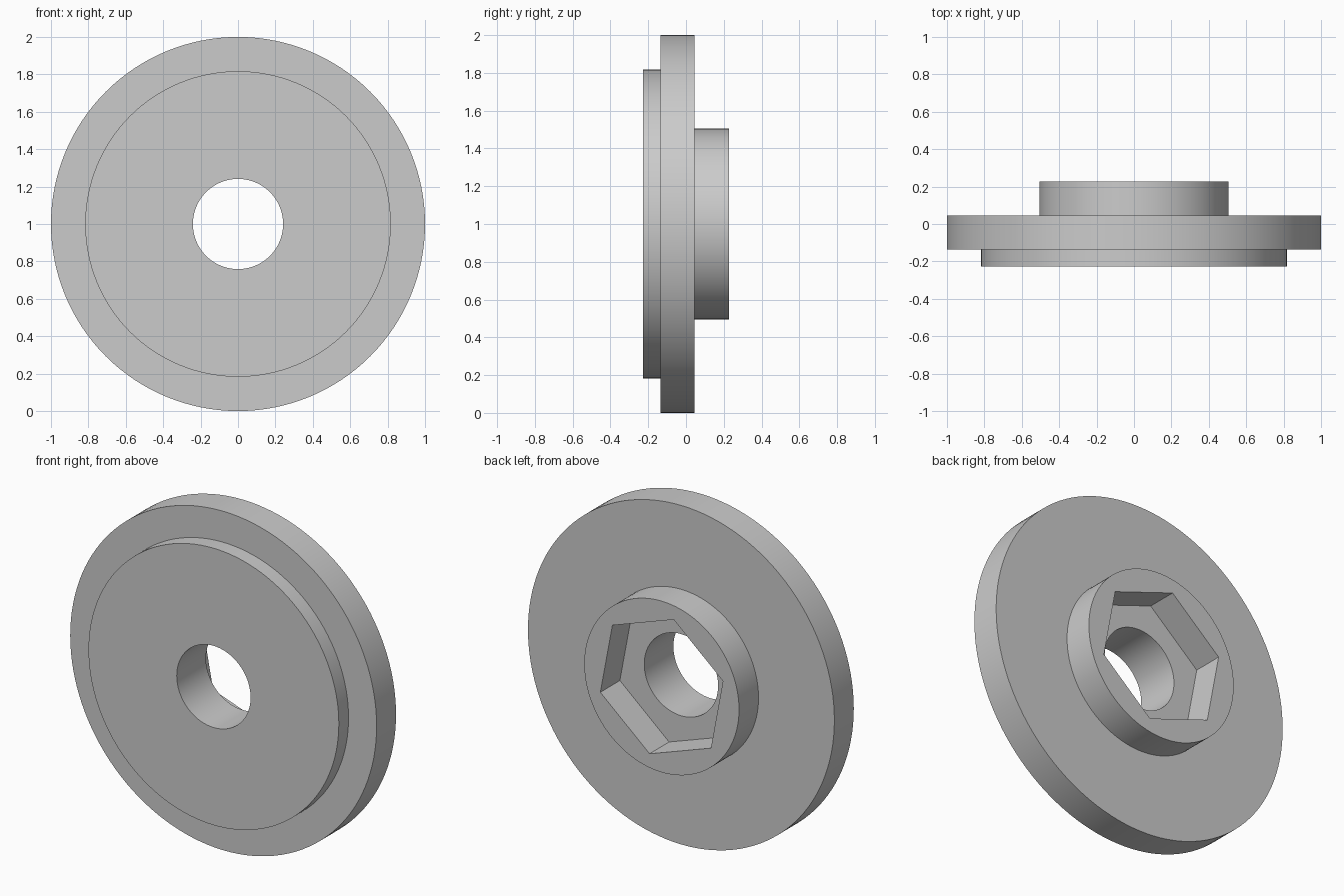
import bpy, bmesh, math
from mathutils import Vector

if "Cube" in bpy.data.objects:
    bpy.data.objects.remove(bpy.data.objects["Cube"], do_unlink=True)

CENTRE = (0, 0, 1)
FRONT, FLANGE_FRONT, FLANGE_BACK, BACK = -0.227, -0.136, 0.045, 0.227
BORE, STEP, RIM, HUB = 0.241, 0.817, 1.0, 0.505
HEX_RADIUS, HEX_ANGLE = 0.424, math.radians(40.7)

grey = bpy.data.materials.new("plain grey")
grey.use_nodes = True
colour = (0.6, 0.6, 0.6, 1)
grey.diffuse_color = colour
grey.node_tree.nodes["Principled BSDF"].inputs["Base Color"].default_value = colour


def make_object(name, bm):
    bmesh.ops.recalc_face_normals(bm, faces=bm.faces)
    mesh = bpy.data.meshes.new(name)
    bm.to_mesh(mesh)
    bm.free()
    mesh.materials.append(grey)
    obj = bpy.data.objects.new(name, mesh)
    obj.location = CENTRE
    bpy.context.collection.objects.link(obj)
    return obj


# Flanged disc: closed stepped profile (radius, depth) turned about the y axis
profile = [(BORE, FRONT), (STEP, FRONT), (STEP, FLANGE_FRONT), (RIM, FLANGE_FRONT),
           (RIM, FLANGE_BACK), (HUB, FLANGE_BACK), (HUB, BACK), (BORE, BACK)]
bm = bmesh.new()
verts = [bm.verts.new((0, y, r)) for r, y in profile]
edges = [bm.edges.new((verts[i - 1], verts[i])) for i in range(len(verts))]
bmesh.ops.spin(bm, geom=verts + edges, cent=(0, 0, 0), axis=(0, 1, 0),
               angle=math.tau, steps=128)
bmesh.ops.remove_doubles(bm, verts=bm.verts, dist=0.0001)
disc = make_object("flanged_disc", bm)

# Hexagonal nut pocket cutter, sunk into the hub from the back
bm = bmesh.new()
ring = [bm.verts.new((HEX_RADIUS * math.cos(HEX_ANGLE + i * math.tau / 6), FLANGE_BACK,
                      HEX_RADIUS * math.sin(HEX_ANGLE + i * math.tau / 6))) for i in range(6)]
floor = bm.faces.new(ring)
top = bmesh.ops.extrude_face_region(bm, geom=[floor], use_keep_orig=True)
bmesh.ops.translate(bm, vec=Vector((0, 0.4, 0)),
                    verts=[v for v in top["geom"] if isinstance(v, bmesh.types.BMVert)])
cutter = make_object("nut_pocket_cutter", bm)
cutter.hide_render = True

# Cut the pocket, then drop the cutter
pocket = disc.modifiers.new("nut pocket", 'BOOLEAN')
pocket.operation = 'DIFFERENCE'
pocket.solver = 'EXACT'
pocket.object = cutter
bpy.ops.object.select_all(action='DESELECT')
bpy.context.view_layer.objects.active = disc
disc.select_set(True)
bpy.ops.object.modifier_apply(modifier=pocket.name)
bpy.data.objects.remove(cutter, do_unlink=True)

# Smooth round walls, crisp edges
bpy.ops.object.shade_smooth_by_angle(angle=math.radians(30))
